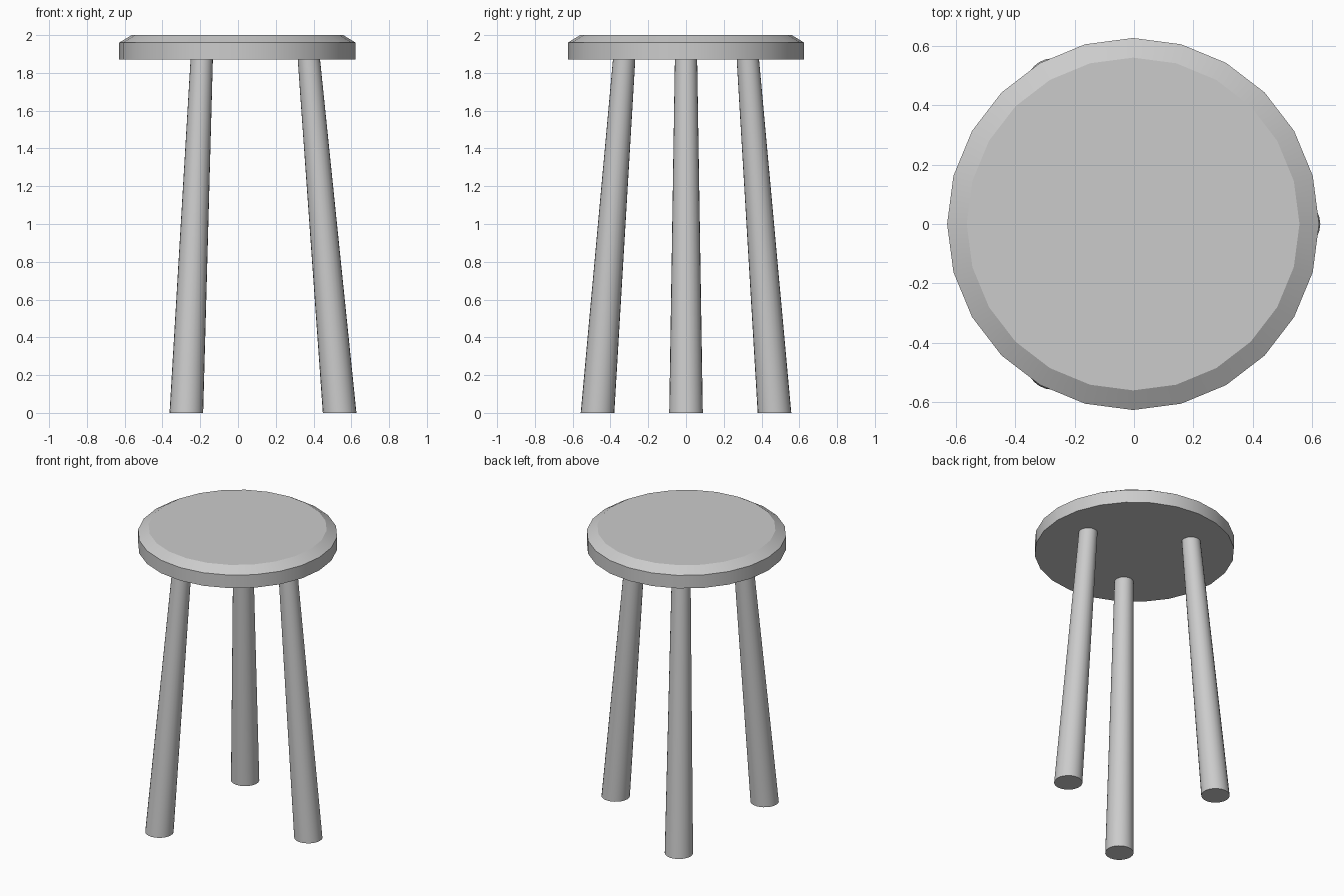
import bpy, bmesh, math
from mathutils import Vector

if "Cube" in bpy.data.objects:
    bpy.data.objects.remove(bpy.data.objects["Cube"])

CX = -0.003      # seat axis
SEAT_SIDES = 24
LEG_SIDES = 24


def loft(name, rings, sides):
    """Closed solid through horizontal circles given as (centre, radius)."""
    bm = bmesh.new()
    loops = []
    for c, r in rings:
        loops.append([bm.verts.new(Vector(c) + Vector((
            r * math.cos(2 * math.pi * i / sides),
            r * math.sin(2 * math.pi * i / sides), 0))) for i in range(sides)])
    for a, b in zip(loops, loops[1:]):
        for i in range(sides):
            j = (i + 1) % sides
            bm.faces.new((a[i], a[j], b[j], b[i]))
    bm.faces.new(loops[0][::-1])
    bm.faces.new(loops[-1])
    mesh = bpy.data.meshes.new(name)
    bm.to_mesh(mesh)
    bm.free()
    obj = bpy.data.objects.new(name, mesh)
    bpy.context.collection.objects.link(obj)
    bpy.ops.object.select_all(action='DESELECT')
    bpy.context.view_layer.objects.active = obj
    obj.select_set(True)
    bpy.ops.object.shade_smooth_by_angle(angle=math.radians(30))
    return obj


# Round seat with a chamfered top rim
loft("seat", [((CX, 0, 1.87), 0.626), ((CX, 0, 1.96), 0.626),
              ((CX, 0, 2.0), 0.56)], SEAT_SIDES)

# Three splayed legs, thicker at the flat feet
for name, deg in (("right_leg", 0), ("back_left_leg", 120), ("front_left_leg", 240)):
    d = Vector((math.cos(math.radians(deg)), math.sin(math.radians(deg)), 0))
    base = Vector((CX, 0, 0))
    foot = base + d * 0.541
    head = base + d * 0.378 + Vector((0, 0, 1.875))
    loft(name, [(foot, 0.089), (head, 0.059)], LEG_SIDES)
